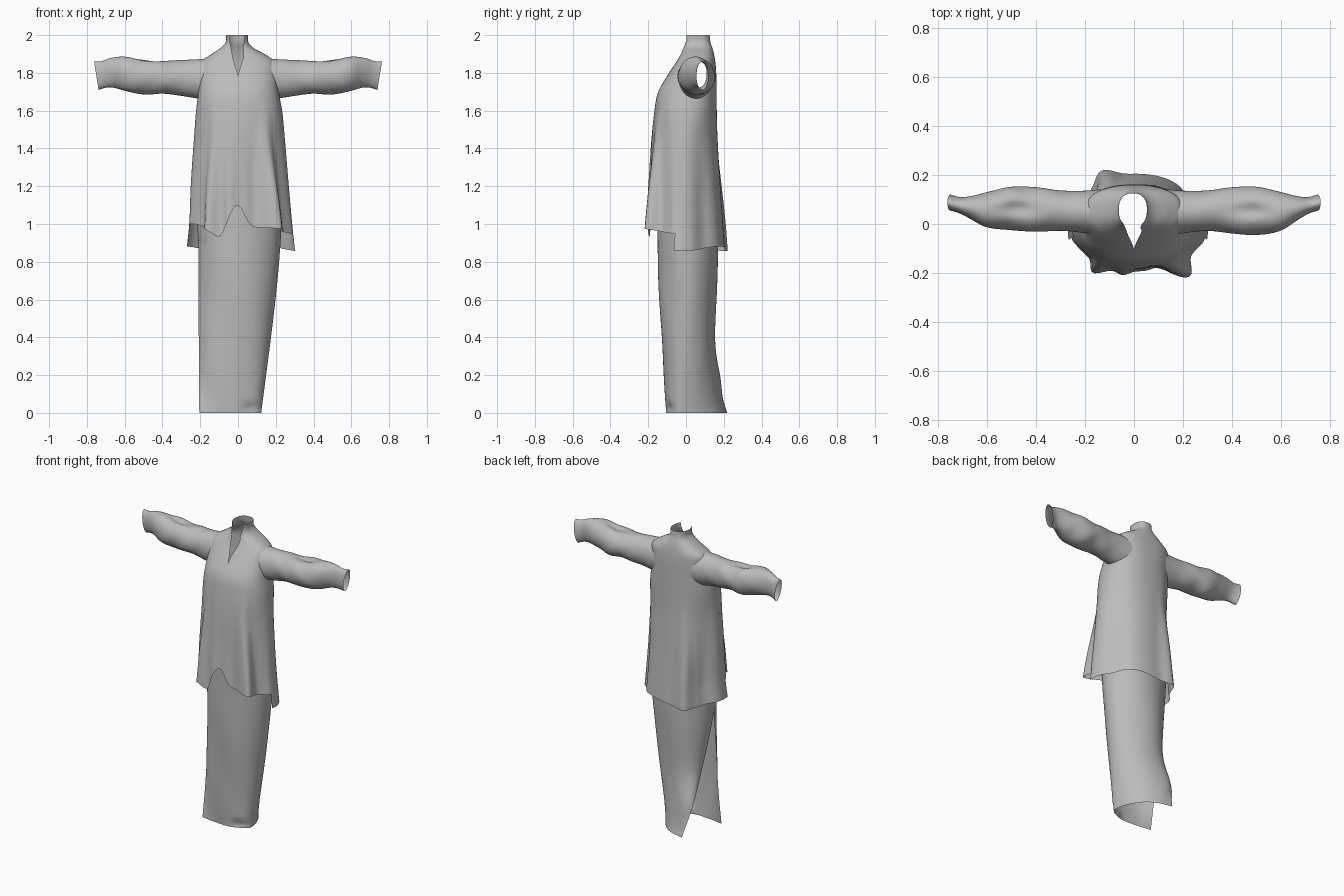
import bpy
import bmesh
from math import sin, cos, asin, pi, exp, sqrt, copysign
from mathutils import Vector

default = bpy.data.objects.get("Cube")
if default:
    bpy.data.objects.remove(default)

cloth = bpy.data.materials.new("grey cloth")
cloth.use_nodes = True
grey = (0.5, 0.5, 0.5, 1)
cloth.diffuse_color = grey
bsdf = next(n for n in cloth.node_tree.nodes if n.type == 'BSDF_PRINCIPLED')
bsdf.inputs["Base Color"].default_value = grey
bsdf.inputs["Roughness"].default_value = 0.8


def smooth(t):
    t = max(0, min(1, t))
    return t * t * (3 - 2 * t)


def bump(value, centre, width):
    return exp(-((value - centre) / width) ** 2)


def sample(rows, key):
    """Cubic interpolation of rows sorted by their first number."""
    key = max(rows[0][0], min(rows[-1][0], key))
    i = 0
    while i < len(rows) - 2 and key > rows[i + 1][0]:
        i += 1
    a, b = rows[i], rows[i + 1]
    before, after = rows[max(i - 1, 0)], rows[min(i + 2, len(rows) - 1)]
    span = b[0] - a[0]
    t = (key - a[0]) / span
    result = []
    for p, q, r, s in zip(before[1:], a[1:], b[1:], after[1:]):
        m = (r - p) / (b[0] - before[0]) * span - (r - q)
        n = (s - q) / (after[0] - a[0]) * span - (r - q)
        result.append(q + (r - q) * t + t * (1 - t) * ((1 - t) * m - t * n))
    return result


def sheet(name, surface, across, down, drop=None):
    """Cloth sheet from surface(u, v), with u and v between 0 and 1."""
    bm = bmesh.new()
    grid = [[bm.verts.new(surface(i / across, j / down)) for i in range(across + 1)]
            for j in range(down + 1)]
    for j in range(down):
        for i in range(across):
            bm.faces.new((grid[j][i], grid[j + 1][i], grid[j + 1][i + 1], grid[j][i + 1]))
    if drop:
        gone = [f for f in bm.faces if drop(f.calc_center_median())]
        bmesh.ops.delete(bm, geom=gone, context='FACES')
    bmesh.ops.remove_doubles(bm, verts=bm.verts, dist=0.0005)
    bmesh.ops.recalc_face_normals(bm, faces=bm.faces)
    mesh = bpy.data.meshes.new(name)
    bm.to_mesh(mesh)
    bm.free()
    obj = bpy.data.objects.new(name, mesh)
    bpy.context.collection.objects.link(obj)
    mesh.materials.append(cloth)
    mesh.polygons.foreach_set("use_smooth", [True] * len(mesh.polygons))


# Tunic outline: height, right side, left side, front, back
TUNIC = [
    (0.86, -0.28, 0.31, -0.21, 0.21),
    (1.0, -0.265, 0.295, -0.2, 0.2),
    (1.2, -0.255, 0.275, -0.192, 0.185),
    (1.45, -0.235, 0.25, -0.182, 0.168),
    (1.6, -0.222, 0.234, -0.167, 0.163),
    (1.7, -0.21, 0.215, -0.147, 0.162),
    (1.8, -0.205, 0.205, -0.09, 0.16),
    (1.86, -0.195, 0.195, -0.05, 0.155),
    (1.9, -0.14, 0.14, -0.028, 0.148),
    (1.93, -0.095, 0.085, -0.016, 0.14),
    (1.96, -0.066, 0.056, -0.012, 0.13),
    (2.0, -0.062, 0.053, -0.01, 0.125),
]
# Sleeve outline: distance out, bottom, top, front, back
SLEEVE = [
    (0.1, 1.645, 1.882, -0.06, 0.145),
    (0.2, 1.662, 1.873, -0.038, 0.136),
    (0.3, 1.678, 1.868, -0.028, 0.137),
    (0.4, 1.69, 1.867, -0.035, 0.15),
    (0.5, 1.685, 1.878, -0.035, 0.152),
    (0.6, 1.703, 1.887, -0.02, 0.13),
    (0.67, 1.722, 1.877, 0.02, 0.113),
    (0.71, 1.722, 1.862, 0.042, 0.11),
    (0.75, 1.71, 1.86, 0.055, 0.12),
]
SLIT = 1.38
SPLIT = 1.45
# Hanging folds: angle, depth, width
FOLDS = [(-0.58, 0.04, 0.13), (-0.2, 0.02, 0.12), (0.6, 0.065, 0.17), (0.3, -0.012, 0.15),
         (-2.7, 0.035, 0.17), (-2.1, -0.025, 0.3), (2.1, -0.025, 0.35)]


def squareness(z):
    """The section is oval below and squarer at the shoulders."""
    return 1 - 0.17 * smooth((z - 1.4) / 0.3)


def tunic_point(angle, z):
    """Angle is measured from the middle of the front towards +x."""
    right, left, front, back = sample(TUNIC, z)
    s, c, power = sin(angle), cos(angle), squareness(z)
    fall = smooth((1.7 - z) / 0.75)
    scale = 1 + fall * (sum(h * bump(angle, a, w) for a, h, w in FOLDS) / 0.2 - 0.02)
    x = (left + right) / 2 + (left - right) / 2 * copysign(abs(s) ** power, s) * scale
    y = (front + back) / 2 - (back - front) / 2 * copysign(abs(c) ** power, c) * scale
    return Vector((x, y, z))


def tunic_side(y, z):
    """Half width of the tunic at a depth and height."""
    right, left, front, back = sample(TUNIC, z)
    c = min(1, abs(2 * y - front - back) / (back - front)) ** (1 / squareness(z))
    return (left - right) / 2 * sqrt(1 - c * c) ** squareness(z)


def tunic_top(u, v):
    z = 2.0 + (SPLIT - 2.0) * v
    right, left, front, back = sample(TUNIC, z)
    # The neck slit widens upwards into the open collar
    width = 0.031 * smooth((z - 1.77) / 0.14) + 0.008 * smooth((z - 1.92) / 0.06)
    gap = asin((width / (left - right) * 2) ** (1 / squareness(z)))
    turn = gap + u * 2 * (pi - gap)
    return tunic_point(turn if turn <= pi else turn - 2 * pi, z)


def in_armhole(p):
    bottom, top, front, back = sample(SLEEVE, abs(p.x))
    dy = (p.y - (front + back) / 2) / (back - front) * 2
    dz = (p.z - (bottom + top) / 2) / (top - bottom) * 2
    return abs(p.x) > 0.1 and dy * dy + dz * dz < 0.88


def front_panel(u, v):
    angle = (u * 2 - 1) * SLIT
    x = sin(angle) * 0.25
    hem = 0.98 + 0.12 * bump(x, -0.015, 0.045) - 0.05 * bump(x, -0.1, 0.03) \
        - 0.03 * smooth((x - 0.1) / 0.15) + 0.02 * smooth((-x - 0.15) / 0.08)
    p = tunic_point(angle, SPLIT + (hem - SPLIT) * v)
    p.y -= 0.02 * v * (bump(u, 0, 0.08) + bump(u, 1, 0.08))
    return p


def back_panel(u, v):
    angle = SLIT + u * (2 * pi - 2 * SLIT)
    hem = 0.87 + 0.012 * sin(angle * 3)
    p = tunic_point(angle if angle < pi else angle - 2 * pi, SPLIT + (hem - SPLIT) * v)
    # The side edges of the back swing forward
    p.y -= 0.025 * v * (bump(u, 0, 0.08) + bump(u, 1, 0.08))
    return p


sheet("tunic_body", tunic_top, 128, 80, in_armhole)
sheet("tunic_front_panel", front_panel, 64, 32)
sheet("tunic_back_panel", back_panel, 64, 32)

# Sleeves, mirrored, starting on the tunic, with elbow creases and slanted cuffs
for side, name in ((1, "left_sleeve"), (-1, "right_sleeve")):
    def sleeve(u, v, side=side):
        angle = u * 2 * pi
        bottom, top, front, back = sample(SLEEVE, 0.18)
        start = tunic_side((front + back) / 2 + (back - front) / 2 * cos(angle),
                           (bottom + top) / 2 + (top - bottom) / 2 * sin(angle)) - 0.006
        out = start + (0.75 - start) * v
        bottom, top, front, back = sample(SLEEVE, out)
        crease = 1 - 0.22 * bump(out, 0.47, 0.07) * bump(angle, pi / 2, 0.3)
        ripple = 1 + 0.04 * sin(out * 38 + 2 * sin(angle)) * sin(angle * 2) * v * (1 - v) * 3
        y = (front + back) / 2 + (back - front) / 2 * cos(angle) * ripple
        z = (bottom + top) / 2 + (top - bottom) / 2 * sin(angle) * crease * ripple
        y -= 0.01 * side * bump(out, 0.52, 0.12) * (1 - cos(angle)) / 2
        return Vector((side * (out + 0.012 * v * sin(angle)), y, z))
    sheet(name, sleeve, 48, 48)

# Wrap skirt: oval at the waist, an open three-cornered hem at the floor
HEM = [
    (0, -0.205, -0.085), (0.15, -0.1, -0.1), (0.4, 0.06, -0.1), (0.5, 0.12, -0.05),
    (0.58, 0.11, 0.04), (0.7, 0.06, 0.13), (0.85, -0.015, 0.185), (1, -0.115, 0.21),
]


def skirt(u, v):
    z = 1.2 * (1 - v)
    angle = pi + u * (2 * pi + 0.7)
    grow = 1 + 0.05 * smooth((u - 0.8) / 0.2)
    high = Vector((0.01 + 0.22 * grow * cos(angle), 0.01 + 0.162 * grow * sin(angle), z))
    low = Vector((*sample(HEM, u), z))
    drop = max(0, 1 - z)
    p = high.lerp(low, 0.25 * drop + 0.75 * drop ** 1.8)
    p.y += 0.012 * sin(u * 20 + z * 9) * drop * (1 - drop)
    # The overlapping edge swells out above the hem
    swell = smooth((u - 0.6) / 0.35) * bump(z, 0.2, 0.16)
    p.x -= 0.03 * swell
    p.y += 0.038 * swell
    # Crumple at the front of the hem
    p.y += 0.02 * bump(p.x, 0.07, 0.05) * bump(z, 0.02, 0.03) * (u < 0.5)
    return p


sheet("wrap_skirt", skirt, 96, 60)
